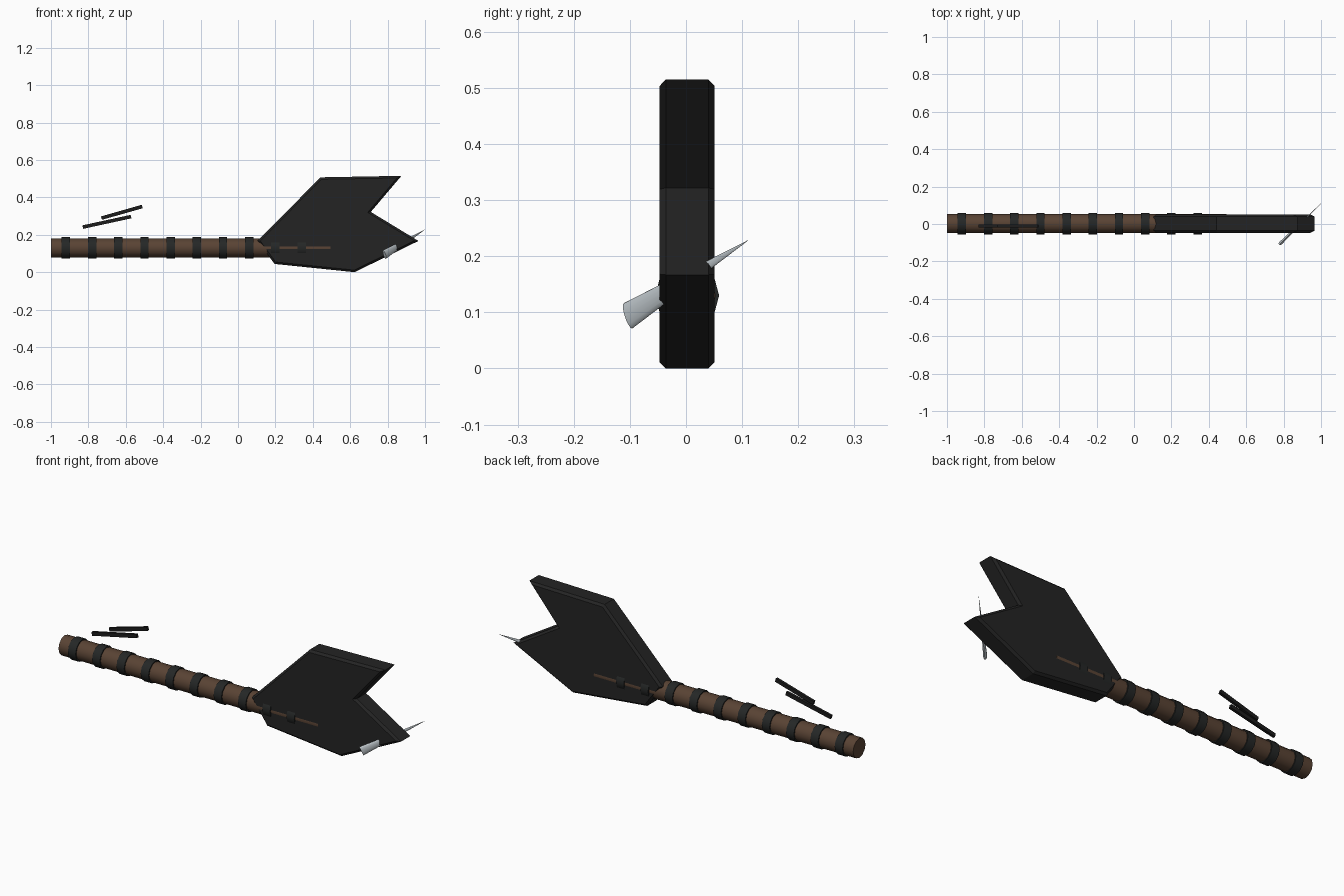
import bpy, bmesh, math
from mathutils import Matrix, Vector

cube = bpy.data.objects.get("Cube")
if cube:
    bpy.data.objects.remove(cube, do_unlink=True)

MID_Y, MID_Z = 0.002, 0.13


def material(name, rgb):
    m = bpy.data.materials.new(name)
    m.use_nodes = True
    m.diffuse_color = (*rgb, 1)
    m.node_tree.nodes["Principled BSDF"].inputs["Base Color"].default_value = (*rgb, 1)
    return m


def add_object(name, bm, mat, matrix=Matrix(), smooth=None):
    bmesh.ops.recalc_face_normals(bm, faces=bm.faces)
    mesh = bpy.data.meshes.new(name)
    bm.to_mesh(mesh)
    bm.free()
    mesh.transform(matrix)
    mesh.materials.append(mat)
    ob = bpy.data.objects.new(name, mesh)
    bpy.context.collection.objects.link(ob)
    if smooth:
        bpy.ops.object.select_all(action='DESELECT')
        ob.select_set(True)
        bpy.context.view_layer.objects.active = ob
        bpy.ops.object.shade_smooth_by_angle(angle=math.radians(smooth))
    return ob


def rod(name, x0, x1, radius, mat, sides=12):
    """Cylinder lying along x on the handle axis."""
    bm = bmesh.new()
    bmesh.ops.create_cone(bm, cap_ends=True, segments=sides,
                          radius1=radius, radius2=radius, depth=x1 - x0)
    place = Matrix.Translation(((x0 + x1) / 2, MID_Y, MID_Z))
    return add_object(name, bm, mat, place @ Matrix.Rotation(math.pi / 2, 4, 'Y'), 40)


def bar(name, start, end, y, mat):
    """Thin box between two points in the xz plane."""
    a, b = Vector((start[0], y, start[1])), Vector((end[0], y, end[1]))
    bm = bmesh.new()
    bmesh.ops.create_cube(bm, size=1)
    tilt = Matrix.Rotation(-math.atan2(b.z - a.z, b.x - a.x), 4, 'Y')
    size = Matrix.Diagonal(((b - a).length, 0.014, 0.019, 1))
    return add_object(name, bm, mat, Matrix.Translation((a + b) / 2) @ tilt @ size)


wood = material("brown wood", (0.1, 0.056, 0.034))
stone = material("black stone", (0.0175, 0.0175, 0.0175))
leather = material("dark leather", (0.018, 0.02, 0.0195))
black = material("black splinter", (0.012, 0.012, 0.012))
steel = material("pale metal", (0.52, 0.57, 0.6))

# Handle with evenly spaced wraps
rod("handle", -1, 0.495, 0.051, wood)
for i in range(10):
    x = -0.92 + 0.14 * i
    rod(f"handle_wrap_{i + 1}", x - 0.0225, x + 0.0225, 0.057, leather)

# Notched blade with chamfered rims
outline = [(0.105, 0.168), (0.195, 0.044), (0.623, 0.0), (0.965, 0.167),
           (0.71, 0.322), (0.874, 0.515), (0.441, 0.507)]
half = 0.049
bm = bmesh.new()
face = bm.faces.new([bm.verts.new((x, MID_Y - half, z)) for x, z in outline])
new = bmesh.ops.extrude_face_region(bm, geom=[face])["geom"]
bmesh.ops.translate(bm, vec=(0, 2 * half, 0),
                    verts=[v for v in new if isinstance(v, bmesh.types.BMVert)])
bmesh.ops.recalc_face_normals(bm, faces=bm.faces)
rims = [e for e in bm.edges if abs(e.verts[0].co.y - e.verts[1].co.y) < 0.001]
bmesh.ops.bevel(bm, geom=rims, offset=0.011, segments=1, affect='EDGES')
add_object("blade", bm, stone)

# Flattened spike driven through the blade
base, tip = Vector((0.783, -0.103, 0.094)), Vector((1.0, 0.11, 0.228))
axis = (tip - base).normalized()
side = axis.cross(Vector((0, 0, 1))).normalized()
up = side.cross(axis)
frame = Matrix((side * 0.36, up, axis)).transposed().to_4x4()
bm = bmesh.new()
bmesh.ops.create_cone(bm, cap_ends=True, segments=16, radius1=0.025,
                      radius2=0.0005, depth=(tip - base).length)
add_object("blade_spike", bm, steel,
           Matrix.Translation((base + tip) / 2) @ frame, 50)

# Loose splinters above the handle
bar("lower_splinter", (-0.83, 0.241), (-0.572, 0.297), -0.011, black)
bar("upper_splinter", (-0.73, 0.289), (-0.512, 0.351), -0.011, black)
